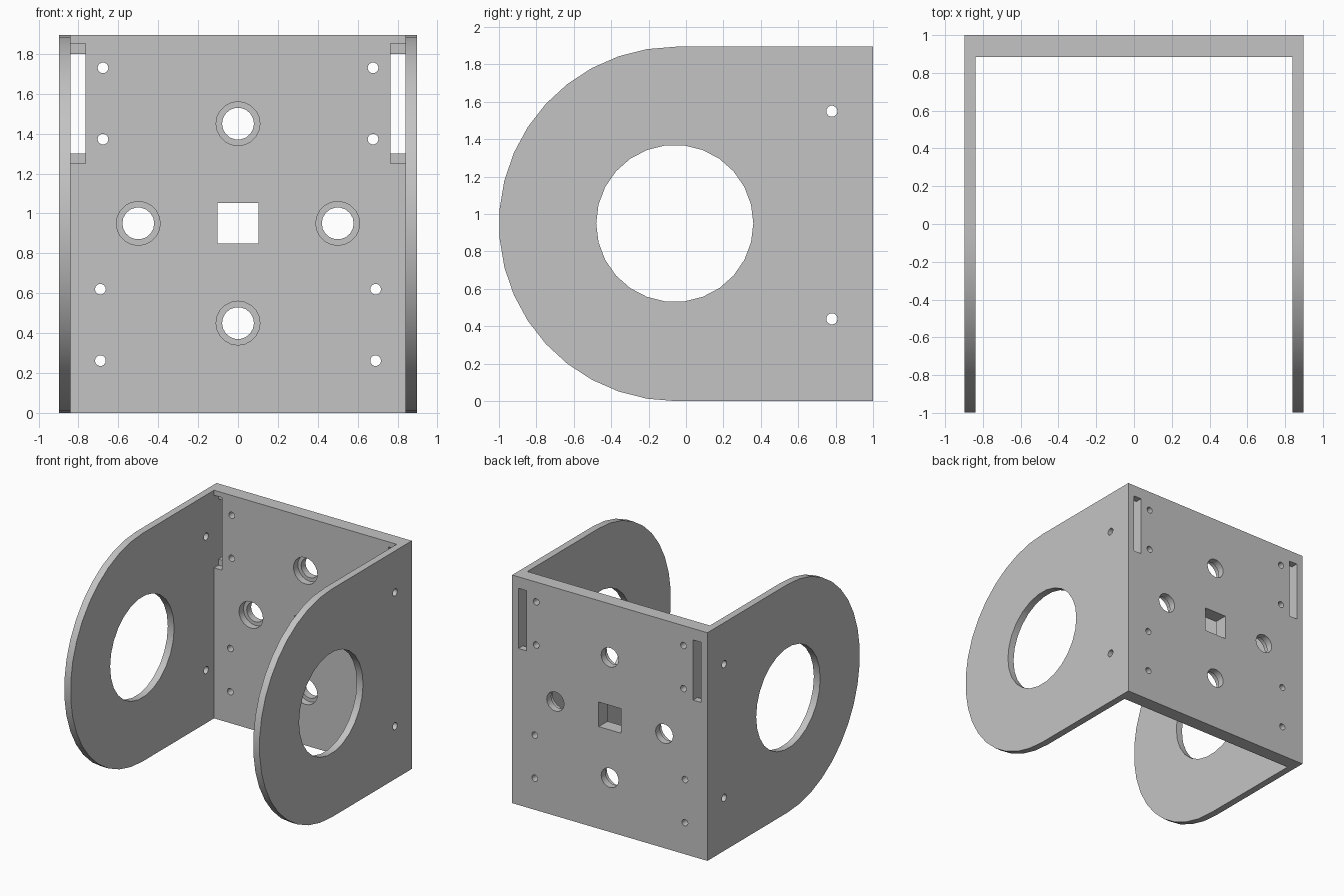
import bpy
from math import pi, sin, cos

cube = bpy.data.objects.get("Cube")
if cube:
    bpy.data.objects.remove(cube, do_unlink=True)

# Overall sizes
HALF, INNER, HEIGHT = 0.897, 0.839, 1.895
PLATE = 0.884                # inner face of the back plate
STEP = 0.942                 # floor of the counterbores and slot recesses
RAD = HEIGHT / 2
ARC_Y = RAD - 1

grey = bpy.data.materials.new("plain grey")
grey.use_nodes = True
COLOUR = (0.55, 0.55, 0.55, 1)
grey.diffuse_color = COLOUR
grey.node_tree.nodes["Principled BSDF"].inputs["Base Color"].default_value = COLOUR


def prism(name, profile, axis, lo, hi):
    """Extrude a 2D profile along x, y or z; profile holds the other two axes."""
    n = len(profile)

    def place(p, h):
        c = list(p)
        c.insert("xyz".index(axis), h)
        return c

    verts = [place(p, h) for h in (lo, hi) for p in profile]
    faces = [list(range(n))[::-1], list(range(n, 2 * n))]
    faces += [(i, (i + 1) % n, (i + 1) % n + n, i + n) for i in range(n)]
    mesh = bpy.data.meshes.new(name)
    mesh.from_pydata(verts, [], faces)
    area = sum(a[0] * b[1] - b[0] * a[1] for a, b in zip(profile, profile[1:] + profile[:1]))
    if (area < 0) != (axis == "y"):
        mesh.flip_normals()
    obj = bpy.data.objects.new(name, mesh)
    bpy.context.collection.objects.link(obj)
    return obj


def circle(a, b, r, n):
    return [(a + r * cos(2 * pi * i / n), b + r * sin(2 * pi * i / n)) for i in range(n)]


def rect(a0, a1, b0, b1):
    return [(a0, b0), (a1, b0), (a1, b1), (a0, b1)]


# U-shaped bracket, seen from above
bracket = prism("bracket", [(-HALF, -1.05), (-INNER, -1.05), (-INNER, PLATE), (INNER, PLATE),
                            (INNER, -1.05), (HALF, -1.05), (HALF, 1), (-HALF, 1)],
                "z", -0.05, HEIGHT + 0.05)
bracket.data.materials.append(grey)
bpy.context.view_layer.objects.active = bracket
bracket.select_set(True)


def combine(tool, operation="DIFFERENCE"):
    mod = bracket.modifiers.new(tool.name, "BOOLEAN")
    mod.operation, mod.solver, mod.object = operation, "EXACT", tool
    bpy.ops.object.modifier_apply(modifier=mod.name)
    bpy.data.objects.remove(tool, do_unlink=True)


# Rounded side outline
arc = [(ARC_Y - RAD * sin(pi * i / 19), RAD + RAD * cos(pi * i / 19)) for i in range(20)]
combine(prism("side_outline", arc + [(1.1, 0), (1.1, HEIGHT)], "x", -1.1, 1.1), "INTERSECT")

# Large openings and screw holes through both side plates
combine(prism("side_opening", circle(-0.06, 0.95, 0.42, 26), "x", -1.2, 1.2))
for z in (1.55, 0.44):
    combine(prism("side_screw_hole", circle(0.78, z, 0.03, 14), "x", -1.2, -0.8))
    combine(prism("side_screw_hole", circle(0.78, z, 0.03, 14), "x", 0.8, 1.2))

# Square window in the back plate
combine(prism("square_window", rect(-0.102, 0.102, 0.848, 1.052), "y", 0.8, 1.1))

# Counterbored holes around the window
for x, z in ((0, 1.45), (0, 0.45), (-0.5, 0.95), (0.5, 0.95)):
    combine(prism("bore", circle(x, z, 0.08, 18), "y", 0.8, 1.1))
    combine(prism("counterbore", circle(x, z, 0.11, 20), "y", 0.8, STEP))

# Screw holes and stepped slots, mirrored left and right
for s in (-1, 1):
    for x, z in ((0.677, 1.73), (0.677, 1.372), (0.69, 0.62), (0.69, 0.262)):
        combine(prism("back_screw_hole", circle(s * x, z, 0.027, 14), "y", 0.8, 1.1))
    a, b = sorted((s * 0.765, s * INNER))
    combine(prism("slot", rect(a, b, 1.3, 1.8), "y", 0.8, 1.1))
    combine(prism("slot_recess", rect(a, b, 1.25, 1.853), "y", 0.8, STEP))

bpy.ops.object.shade_smooth_by_angle(angle=pi / 6)
